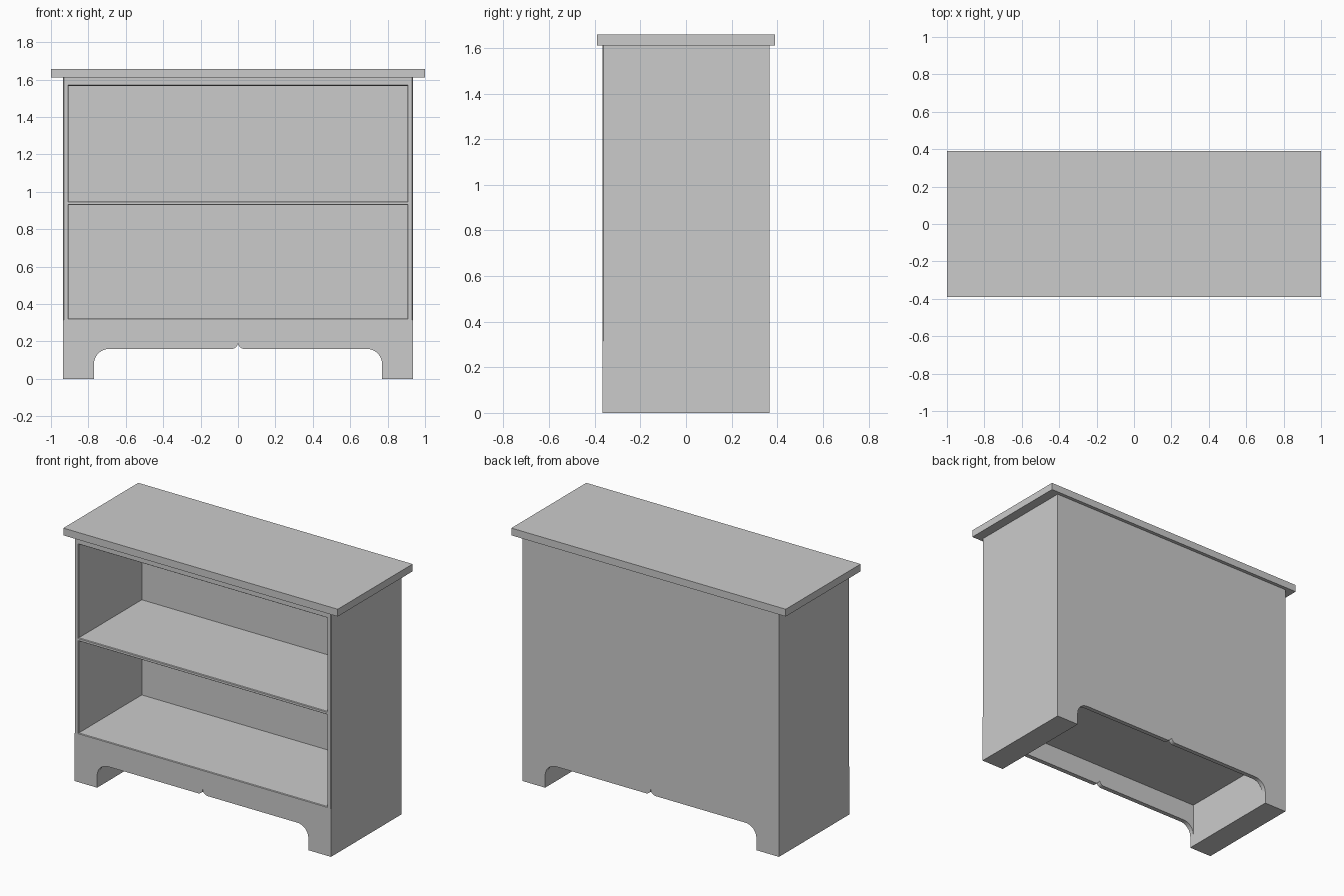
import bpy, bmesh, math
from mathutils import Vector

cube = bpy.data.objects.get("Cube")
if cube:
    bpy.data.objects.remove(cube, do_unlink=True)

grey = bpy.data.materials.new("plain_grey")
grey.use_nodes = True
colour = (0.6, 0.6, 0.6, 1)
grey.diffuse_color = colour
grey.node_tree.nodes["Principled BSDF"].inputs["Base Color"].default_value = colour

HALF_W, HALF_D = 0.935, 0.367     # carcass half width and depth
BASE_TOP, BODY_TOP = 0.315, 1.61
SKIRT = 0.03                      # skirt board thickness
FOOT_X, ARCH_Z = 0.77, 0.16       # inner foot edge, arch height


def finish(bm, name):
    bmesh.ops.recalc_face_normals(bm, faces=bm.faces)
    mesh = bpy.data.meshes.new(name)
    bm.to_mesh(mesh)
    bm.free()
    mesh.materials.append(grey)
    obj = bpy.data.objects.new(name, mesh)
    bpy.context.collection.objects.link(obj)
    return obj


def box_mesh(lo, hi):
    bm = bmesh.new()
    bmesh.ops.create_cube(bm, size=1)
    for v in bm.verts:
        v.co = Vector([(a + b) / 2 + c * (b - a) for a, b, c in zip(lo, hi, v.co)])
    return bm


def box(name, lo, hi):
    return finish(box_mesh(lo, hi), name)


def arc(cx, cz, r, start, end, steps=8):
    return [(cx + r * math.cos(math.radians(start + (end - start) * i / steps)),
             cz + r * math.sin(math.radians(start + (end - start) * i / steps)))
            for i in range(steps + 1)]


def skirt(name, y):
    # Right half of the arched outline, then its mirror image
    half = arc(0.035, ARCH_Z + 0.035, 0.035, 180, 270)
    half += arc(FOOT_X - 0.08, ARCH_Z - 0.08, 0.08, 90, 0)
    half += [(FOOT_X, 0), (HALF_W, 0), (HALF_W, BASE_TOP)]
    outline = half + [(-x, z) for x, z in reversed(half[1:])]
    bm = bmesh.new()
    face = bm.faces.new([bm.verts.new((x, y, z)) for x, z in outline])
    new = bmesh.ops.extrude_face_region(bm, geom=[face])["geom"]
    moved = [g for g in new if isinstance(g, bmesh.types.BMVert)]
    bmesh.ops.translate(bm, verts=moved, vec=(0, SKIRT, 0))
    return finish(bm, name)


# Base: two arched skirts, solid feet and the board between them
skirt("front_skirt", -HALF_D)
skirt("back_skirt", HALF_D - SKIRT)
inner_y = HALF_D - SKIRT
for side, s in (("left", 1), ("right", -1)):
    xs = sorted((s * FOOT_X, s * HALF_W))
    box(side + "_foot", (xs[0], -inner_y, 0), (xs[1], inner_y, BASE_TOP))
box("bottom_board", (-FOOT_X, -inner_y, 0.295), (FOOT_X, inner_y, BASE_TOP))

# Carcass: block with chamfered front corners and two open compartments
bm = box_mesh((-HALF_W, -HALF_D, BASE_TOP), (HALF_W, HALF_D, BODY_TOP))
corners = [e for e in bm.edges
           if all(v.co.y < 0 for v in e.verts)
           and abs(e.verts[0].co.z - e.verts[1].co.z) > 1]
bmesh.ops.bevel(bm, geom=corners, offset=0.005, segments=1, affect='EDGES')
OPEN_X = 0.91
LEVELS = (0.319, 0.932, 0.946, 1.57)
cuts = [((x, 0, 0), (1, 0, 0)) for x in (-OPEN_X, OPEN_X)]
cuts += [((0, 0, z), (0, 0, 1)) for z in LEVELS]
for point, normal in cuts:
    bmesh.ops.bisect_plane(bm, geom=bm.verts[:] + bm.edges[:] + bm.faces[:],
                           plane_co=point, plane_no=normal)
bm.normal_update()
openings = []
for f in bm.faces:
    c = f.calc_center_median()
    in_level = LEVELS[0] < c.z < LEVELS[1] or LEVELS[2] < c.z < LEVELS[3]
    if f.normal.y < -0.9 and abs(c.x) < OPEN_X and in_level:
        openings.append(f)
# Small sloping lip, then the deep recess
bmesh.ops.inset_individual(bm, faces=openings, thickness=0.005, depth=-0.005)
bmesh.ops.inset_individual(bm, faces=openings, thickness=0.0001, depth=-0.655)
finish(bm, "open_shelf_carcass")

# Overhanging top
box("top_board", (-1, -0.39, BODY_TOP), (1, 0.39, 1.658))
